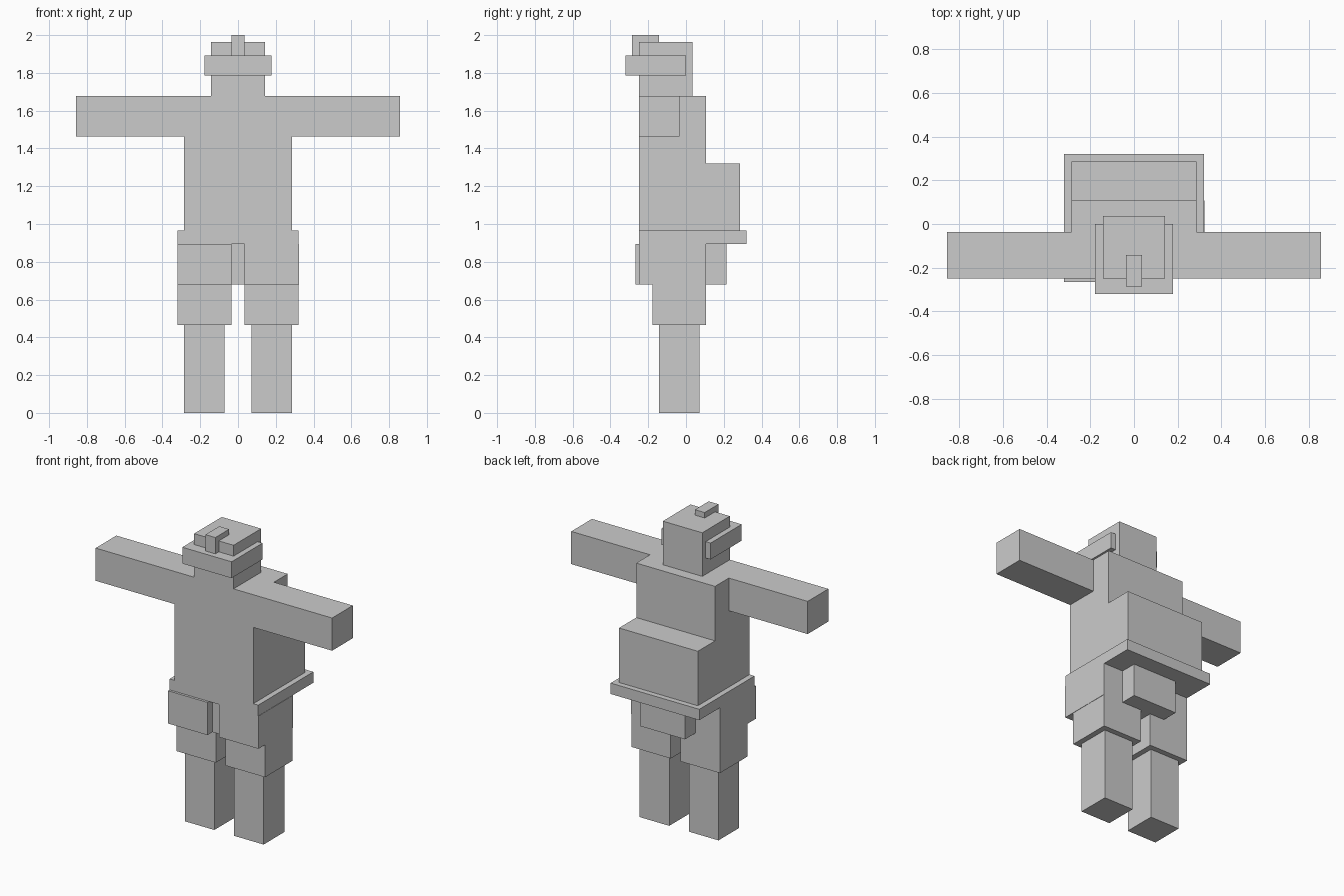
import bpy
import bmesh

cube = bpy.data.objects.get("Cube")
if cube:
    bpy.data.objects.remove(cube, do_unlink=True)

U = 2 / 56  # one block unit; every part is laid out on this grid

grey = bpy.data.materials.new("plain grey")
grey.use_nodes = True
colour = (0.6, 0.6, 0.6, 1.0)
grey.diffuse_color = colour
grey.node_tree.nodes["Principled BSDF"].inputs["Base Color"].default_value = colour


def box(name, x, y, z):
    """Block spanning the given (low, high) ranges in grid units."""
    bm = bmesh.new()
    bmesh.ops.create_cube(bm, size=1)
    for v in bm.verts:
        v.co = [(r[0] if c < 0 else r[1]) * U for c, r in zip(v.co, (x, y, z))]
    mesh = bpy.data.meshes.new(name)
    bm.to_mesh(mesh)
    bm.free()
    mesh.materials.append(grey)
    obj = bpy.data.objects.new(name, mesh)
    bpy.context.collection.objects.link(obj)
    return obj


def pair(name, x, y, z):
    """Left block at +x and its mirrored right twin."""
    box("left_" + name, x, y, z)
    box("right_" + name, (-x[1], -x[0]), y, z)


# Legs and arms
pair("lower_leg", (2, 8), (-4, 2), (0, 13))
pair("thigh", (1, 9), (-5, 3), (13, 19))
pair("arm", (8, 24), (-7, -1), (41, 47))

# Hips: slightly proud of the belt on one side and at the other's front
box("left_hip", (1, 9.06), (-7, 3), (19, 25))
box("right_hip", (-9, -1), (-7.45, 3), (19, 25))
box("crotch", (-1, 1), (-6, 3), (19, 25))

# Belt with a pouch hanging behind
box("belt", (-9, 9), (-7, 9), (25, 27))
box("back_pouch", (-4, 5), (3, 6), (19, 25))

# Torso and backpack
box("torso", (-8, 8), (-7, 3), (27, 47))
box("backpack", (-8, 8), (3, 8), (27, 37))

# Head, goggles and the small crest on top
box("head", (-4, 4), (-7, 1), (47, 55))
box("goggles", (-5, 5), (-9, 0), (50, 53))
box("crest", (-1, 1), (-8, -4), (53, 56))
